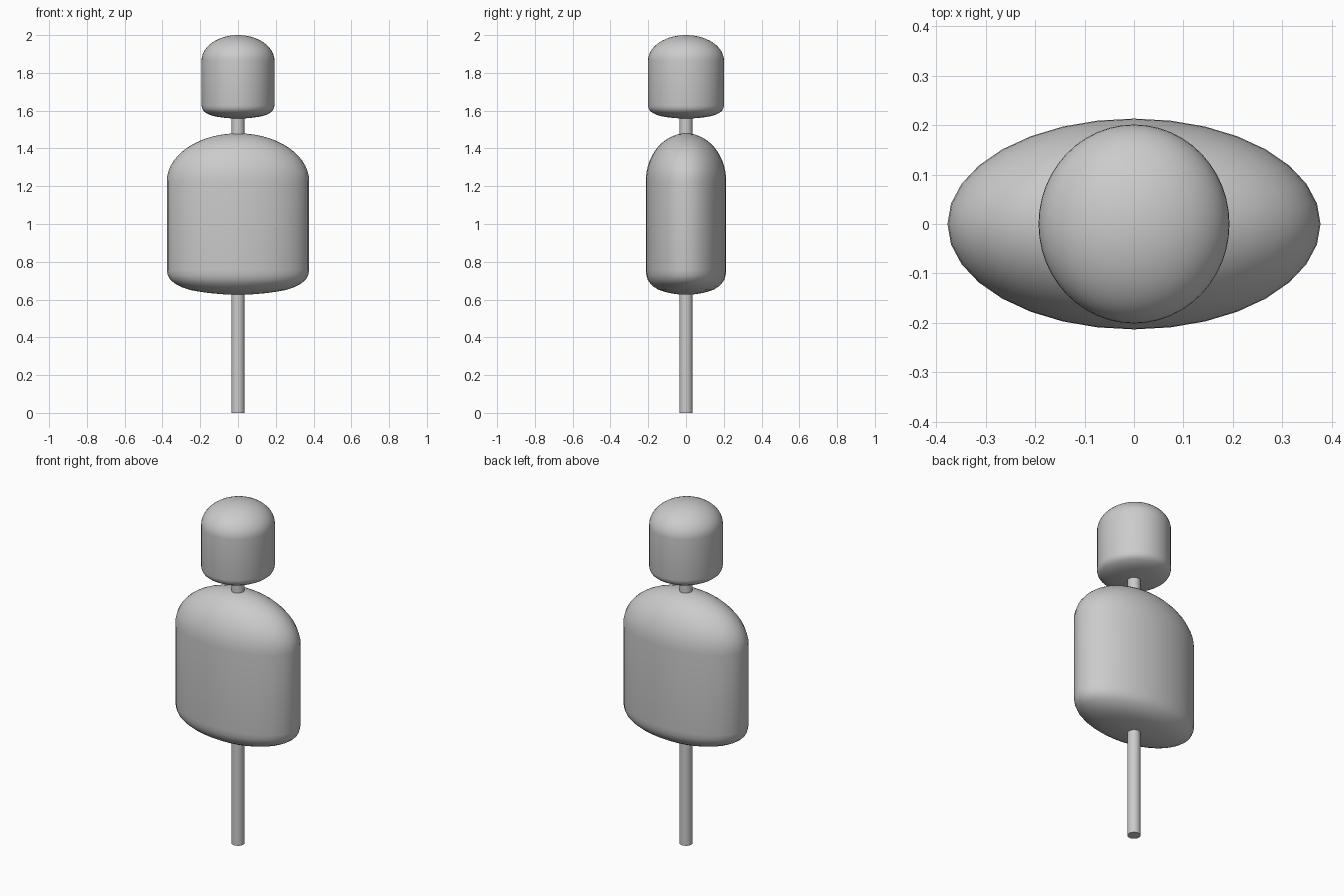
import bpy, bmesh
from math import sin, cos, pi, radians

if "Cube" in bpy.data.objects:
    bpy.data.objects.remove(bpy.data.objects["Cube"])


def lathe(name, profile, rx, ry, segments):
    """Spin a (radius fraction, z) profile into an elliptical solid."""
    bm = bmesh.new()
    rings = []
    for r, z in profile:
        if r < 1e-6:
            rings.append([bm.verts.new((0, 0, z))])
        else:
            rings.append([bm.verts.new((rx * r * cos(2 * pi * i / segments),
                                        ry * r * sin(2 * pi * i / segments), z))
                          for i in range(segments)])
    for a, b in zip(rings, rings[1:]):
        for i in range(segments):
            j = (i + 1) % segments
            if len(a) == 1:
                bm.faces.new((a[0], b[j], b[i]))
            elif len(b) == 1:
                bm.faces.new((a[i], a[j], b[0]))
            else:
                bm.faces.new((a[i], a[j], b[j], b[i]))
    bmesh.ops.recalc_face_normals(bm, faces=bm.faces)
    mesh = bpy.data.meshes.new(name)
    bm.to_mesh(mesh)
    bm.free()
    obj = bpy.data.objects.new(name, mesh)
    bpy.context.collection.objects.link(obj)
    bpy.context.view_layer.objects.active = obj
    obj.select_set(True)
    bpy.ops.object.shade_smooth_by_angle(angle=radians(40))
    obj.select_set(False)
    return obj


def capsule_profile(bottom, low, high, top, steps=14):
    """Shallow rounded base, straight wall, tall elliptical dome."""
    base = [(0, 0), (0.2, 0.02), (0.4, 0.07), (0.55, 0.13), (0.68, 0.2),
            (0.8, 0.32), (0.89, 0.46), (0.95, 0.6), (0.985, 0.78), (1, 1)]
    pts = [(r, bottom + t * (low - bottom)) for r, t in base]
    for i in range(steps + 1):
        a = pi / 2 * i / steps
        pts.append((cos(a), high + (top - high) * sin(a)))
    return pts


# Torso and head
lathe("torso", capsule_profile(0.625, 0.757, 1.225, 1.48), 0.377, 0.213, 32)
lathe("head", capsule_profile(1.558, 1.627, 1.865, 2.0), 0.193, 0.201, 48)

# Central pole, standing on the ground and forming the neck
lathe("pole", [(0, 0), (1, 0), (1, 1.65), (0, 1.65)], 0.035, 0.035, 24)
